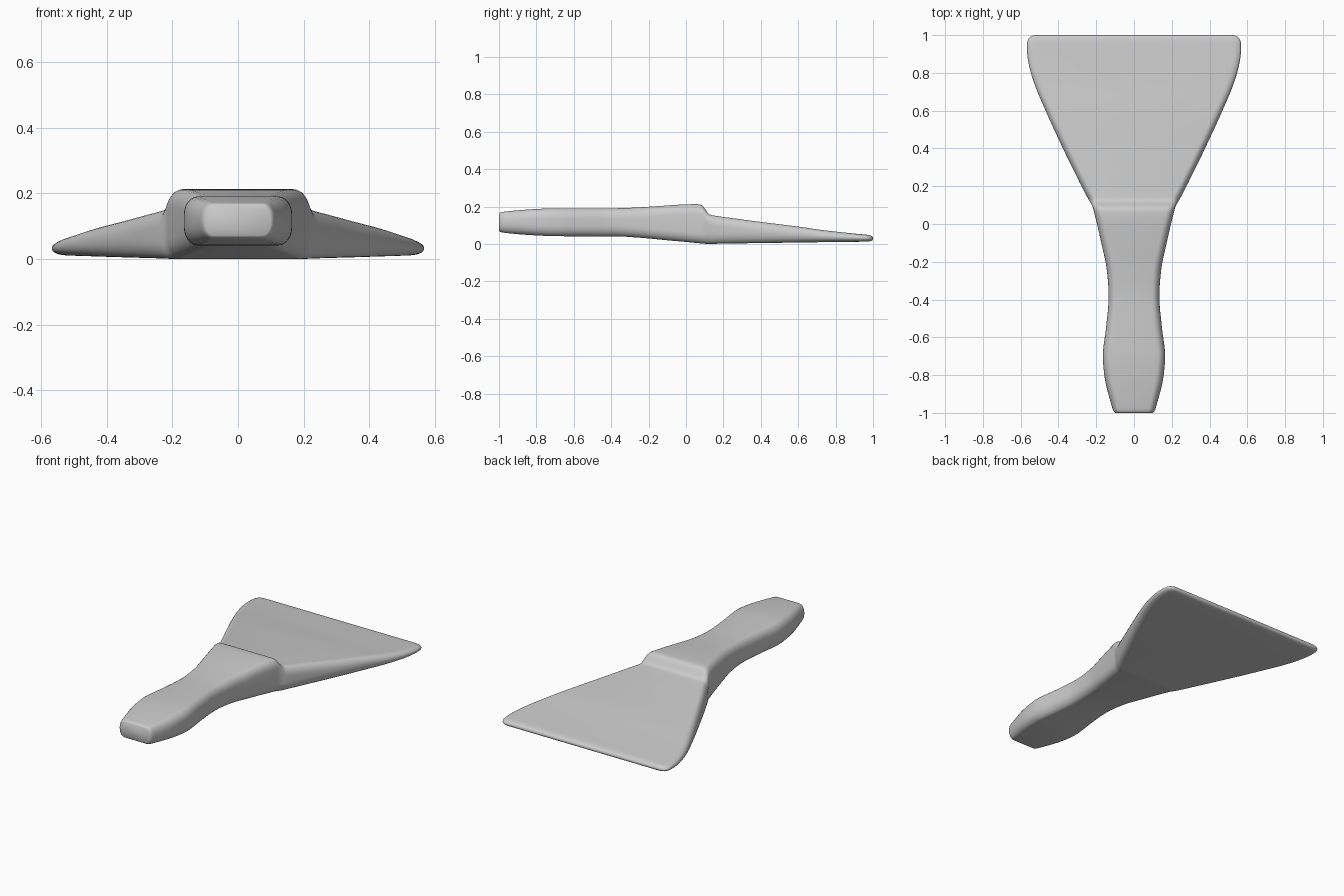
import bpy, bmesh, math

if "Cube" in bpy.data.objects:
    bpy.data.objects.remove(bpy.data.objects["Cube"])

# Stations along the length: y, half width, bottom z, top z
KEYS = [
    (-1.00, .100, .072, .162), (-0.993, .108, .065, .169), (-0.97, .116, .060, .173),
    (-0.80, .157, .046, .187), (-0.70, .165, .042, .191), (-0.55, .148, .041, .191),
    (-0.38, .134, .041, .191), (-0.25, .143, .034, .196), (-0.10, .173, .020, .206),
    (0.00, .196, .011, .212), (0.06, .211, .005, .213), (0.085, .217, .003, .207),
    (0.105, .226, .001, .183), (0.125, .238, .000, .158), (0.15, .252, .001, .152),
    (0.25, .303, .003, .138), (0.40, .376, .005, .118), (0.60, .468, .008, .093),
    (0.75, .530, .010, .072), (0.85, .558, .011, .061), (0.92, .567, .012, .054),
    (0.965, .565, .013, .050), (0.985, .555, .015, .046), (0.996, .540, .020, .040),
    (1.00, .525, .026, .034),
]


def slopes(col):
    """Monotone slopes, so the step and flats do not overshoot."""
    d = [(b[col] - a[col]) / (b[0] - a[0]) for a, b in zip(KEYS, KEYS[1:])]
    mid = [2 * p * q / (p + q) if p * q > 0 else 0.0 for p, q in zip(d, d[1:])]
    return [d[0]] + mid + [d[-1]]


SLOPES = {c: slopes(c) for c in (1, 2, 3)}


def sample(i, t):
    a, b = KEYS[i], KEYS[i + 1]
    h = b[0] - a[0]
    out = [a[0] + h * t]
    for c in (1, 2, 3):
        m0, m1 = SLOPES[c][i] * h, SLOPES[c][i + 1] * h
        out.append(a[c] * (2*t**3 - 3*t**2 + 1) + m0 * (t**3 - 2*t**2 + t)
                   + b[c] * (3*t**2 - 2*t**3) + m1 * (t**3 - t**2))
    return out


def section(y, w, z0, z1, steps=6):
    """Rounded rectangle across the tool."""
    h = z1 - z0
    rx, rz = min(.042, .3 * w), min(.055, .46 * h)
    pts = []
    for q, (sx, sz) in enumerate([(1, 1), (-1, 1), (-1, -1), (1, -1)]):
        for k in range(steps + 1):
            a = math.pi / 2 * (q + k / steps)
            pts.append((sx * (w - rx) + rx * math.cos(a), y,
                        (z0 + z1) / 2 + sz * (h / 2 - rz) + rz * math.sin(a)))
    return pts


# Scraper: one continuous loft through handle, shoulder step and blade
stations = []
for i in range(len(KEYS) - 1):
    n = max(2, round((KEYS[i + 1][0] - KEYS[i][0]) / .03))
    stations += [sample(i, k / n) for k in range(n)]
stations.append(list(KEYS[-1]))

bm = bmesh.new()
rings = [[bm.verts.new(p) for p in section(*s)] for s in stations]
for r0, r1 in zip(rings, rings[1:]):
    for j in range(len(r0)):
        k = (j + 1) % len(r0)
        bm.faces.new((r0[j], r0[k], r1[k], r1[j]))
bm.faces.new(rings[0])
bm.faces.new(rings[-1])
bmesh.ops.recalc_face_normals(bm, faces=bm.faces)

mesh = bpy.data.meshes.new("scraper")
bm.to_mesh(mesh)
bm.free()
scraper = bpy.data.objects.new("scraper", mesh)
bpy.context.collection.objects.link(scraper)
bpy.context.view_layer.objects.active = scraper
scraper.select_set(True)
bpy.ops.object.shade_smooth_by_angle(angle=math.radians(50))
